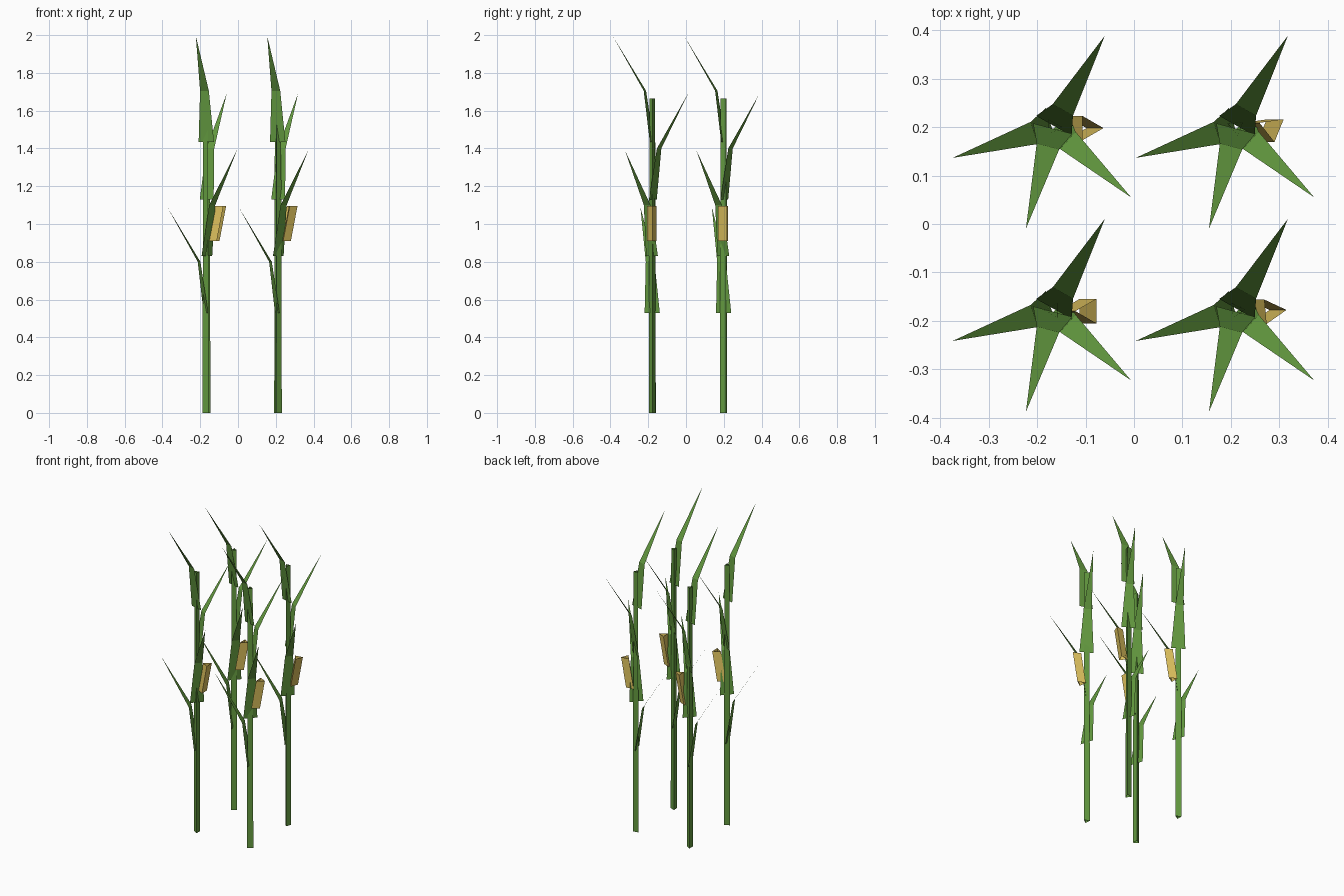
import bpy
import math
from mathutils import Vector

if "Cube" in bpy.data.objects:
    bpy.data.objects.remove(bpy.data.objects["Cube"])


def material(name, color):
    m = bpy.data.materials.new(name)
    m.diffuse_color = (*color, 1)
    m.use_nodes = True
    m.node_tree.nodes["Principled BSDF"].inputs["Base Color"].default_value = m.diffuse_color
    return m


GREEN = material("leaf green", (0.125, 0.32, 0.05))
YELLOW = material("corn yellow", (0.72, 0.53, 0.11))


def make_object(name, verts, faces, mat):
    mesh = bpy.data.meshes.new(name)
    mesh.from_pydata(verts, [], faces)
    mesh.materials.append(mat)
    mesh.update()
    obj = bpy.data.objects.new(name, mesh)
    bpy.context.collection.objects.link(obj)
    return obj


def tube(name, bottom, top, r_bottom, r_top, turn, mat):
    """Open three-sided tube between two centres."""
    verts = []
    for centre, r in ((bottom, r_bottom), (top, r_top)):
        for i in range(3):
            a = turn + i * math.tau / 3
            verts.append(centre + Vector((r * math.cos(a), r * math.sin(a), 0)))
    faces = [(i, (i + 1) % 3, (i + 1) % 3 + 3, i + 3) for i in range(3)]
    return make_object(name, verts, faces, mat)


def leaf(name, root, angle, z):
    """Flat blade that hugs the stalk, then bends out to a point."""
    a = math.radians(angle)
    out = Vector((math.cos(a), math.sin(a), 0))
    side = Vector((-math.sin(a), math.cos(a), 0))
    verts = []
    for reach, height, half in ((0.003, z, 0.042), (0.041, z + 0.27, 0.024)):
        mid = root + out * reach + Vector((0, 0, height))
        verts += [mid - side * half, mid + side * half]
    verts.append(root + out * 0.217 + Vector((0, 0, z + 0.56)))
    return make_object(name, verts, [(0, 1, 3, 2), (2, 3, 4)], GREEN)


# Plants: position and turn of the stalk and cob
plants = [(-0.167, -0.178, 180), (0.211, -0.178, 5),
          (-0.167, 0.20, 0), (0.211, 0.20, 158)]
# Leaves: direction and height of the lower edge
leaves = [(197, 0.53), (318, 0.83), (60.5, 1.13), (255, 1.435)]

for x, y, degrees in plants:
    root = Vector((x, y, 0))
    turn = math.radians(degrees)
    tube("stalk", root, root + Vector((0, 0, 1.665)), 0.021, 0.017, turn, GREEN)
    tube("corn_cob", root + Vector((0.04, -0.002, 0.91)),
         root + Vector((0.075, -0.002, 1.095)), 0.029, 0.029, turn, YELLOW)
    for angle, z in leaves:
        leaf("leaf", root, angle, z)
